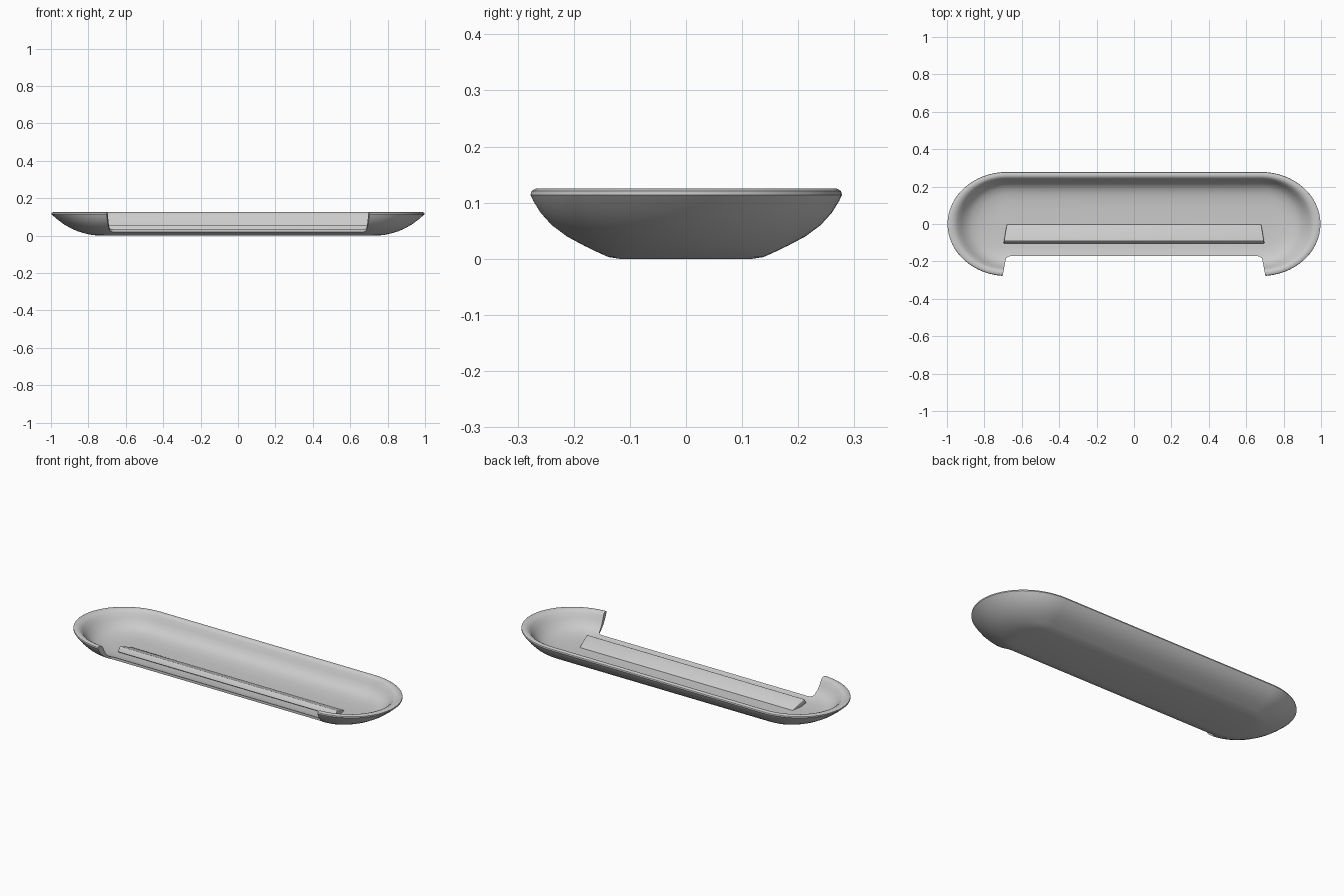
import bpy, bmesh, math

if "Cube" in bpy.data.objects:
    bpy.data.objects.remove(bpy.data.objects["Cube"])

CX, A, B = 0.68, 0.32, 0.278   # end-cap centre, cap length, half width


def new_object(name, bm):
    bmesh.ops.recalc_face_normals(bm, faces=bm.faces[:])
    me = bpy.data.meshes.new(name)
    bm.to_mesh(me)
    bm.free()
    ob = bpy.data.objects.new(name, me)
    bpy.context.collection.objects.link(ob)
    return ob


def activate(ob):
    bpy.ops.object.select_all(action='DESELECT')
    ob.select_set(True)
    bpy.context.view_layer.objects.active = ob


def oblong(ix, iy, z, n=32):
    """Long rounded outline, inset by ix at the ends and iy at the sides."""
    pts = []
    for side in (1, -1):
        for i in range(n + 1):
            t = -math.pi / 2 + math.pi * i / n
            pts.append((side * (CX + (A - ix) * math.cos(t)),
                        side * (B - iy) * math.sin(t), z))
    return pts


def prism(name, outline, axis, lo, hi):
    """Extrude a 2D outline along z or x."""
    bm = bmesh.new()
    ends = []
    for h in (lo, hi):
        ends.append([bm.verts.new((a, b, h) if axis == 'z' else (h, a, b)) for a, b in outline])
    n = len(outline)
    for i in range(n):
        j = (i + 1) % n
        bm.faces.new((ends[0][i], ends[0][j], ends[1][j], ends[1][i]))
    for e in ends:
        bm.faces.new(e)
    return new_object(name, bm)


# Tray: outer wall, rounded rim, inner wall and floor
profile = [(0.26, 0.160, 0.000), (0.22, 0.140, 0.003), (0.18, 0.120, 0.012),
           (0.14, 0.095, 0.024), (0.105, 0.065, 0.040), (0.07, 0.038, 0.060),
           (0.04, 0.018, 0.082), (0.015, 0.005, 0.103), (0.003, 0.000, 0.114),
           (0.003, 0.002, 0.121), (0.010, 0.009, 0.125), (0.026, 0.022, 0.125),
           (0.042, 0.030, 0.120), (0.056, 0.038, 0.110), (0.076, 0.048, 0.086),
           (0.10, 0.064, 0.060), (0.13, 0.085, 0.041), (0.17, 0.115, 0.030),
           (0.21, 0.150, 0.024), (0.25, 0.200, 0.021)]
bm = bmesh.new()
loops = [[bm.verts.new(p) for p in oblong(*row)] for row in profile]
n = len(loops[0])
for a, b in zip(loops, loops[1:]):
    for i in range(n):
        j = (i + 1) % n
        bm.faces.new((a[i], a[j], b[j], b[i]))
bm.faces.new(loops[0])
bm.faces.new(loops[-1])
tray = new_object("tray", bm)

# Front opening with rounded inner corners
half = [(0.715, -0.40), (0.702, -0.275), (0.687, -0.195), (0.683, -0.183),
        (0.674, -0.175), (0.66, -0.172)]
cutter = prism("opening_cutter", half + [(-x, y) for x, y in reversed(half)], 'z', -0.1, 0.3)
cutter.hide_render = True
mod = tray.modifiers.new("opening", 'BOOLEAN')
mod.operation = 'DIFFERENCE'
mod.solver = 'EXACT'
mod.object = cutter
activate(tray)
bpy.ops.object.modifier_apply(modifier=mod.name)
bpy.data.objects.remove(cutter, do_unlink=True)
bpy.ops.object.shade_smooth_by_angle(angle=math.radians(35))

# Tilted rest: slab rising toward the front
rest = prism("tilted_rest", [(0.0, 0.018), (-0.004, 0.026), (-0.045, 0.043),
                             (-0.088, 0.058), (-0.106, 0.032), (-0.050, 0.012),
                             (-0.012, 0.008)], 'x', -0.69, 0.69)
for v in rest.data.vertices:          # slightly wider at the front
    v.co.x *= 0.985 - 0.25 * v.co.y
bev = rest.modifiers.new("soft_edges", 'BEVEL')
bev.width = 0.005
bev.segments = 3
bev.limit_method = 'ANGLE'
bev.angle_limit = math.radians(35)
activate(rest)
bpy.ops.object.modifier_apply(modifier=bev.name)
bpy.ops.object.shade_smooth_by_angle(angle=math.radians(40))
